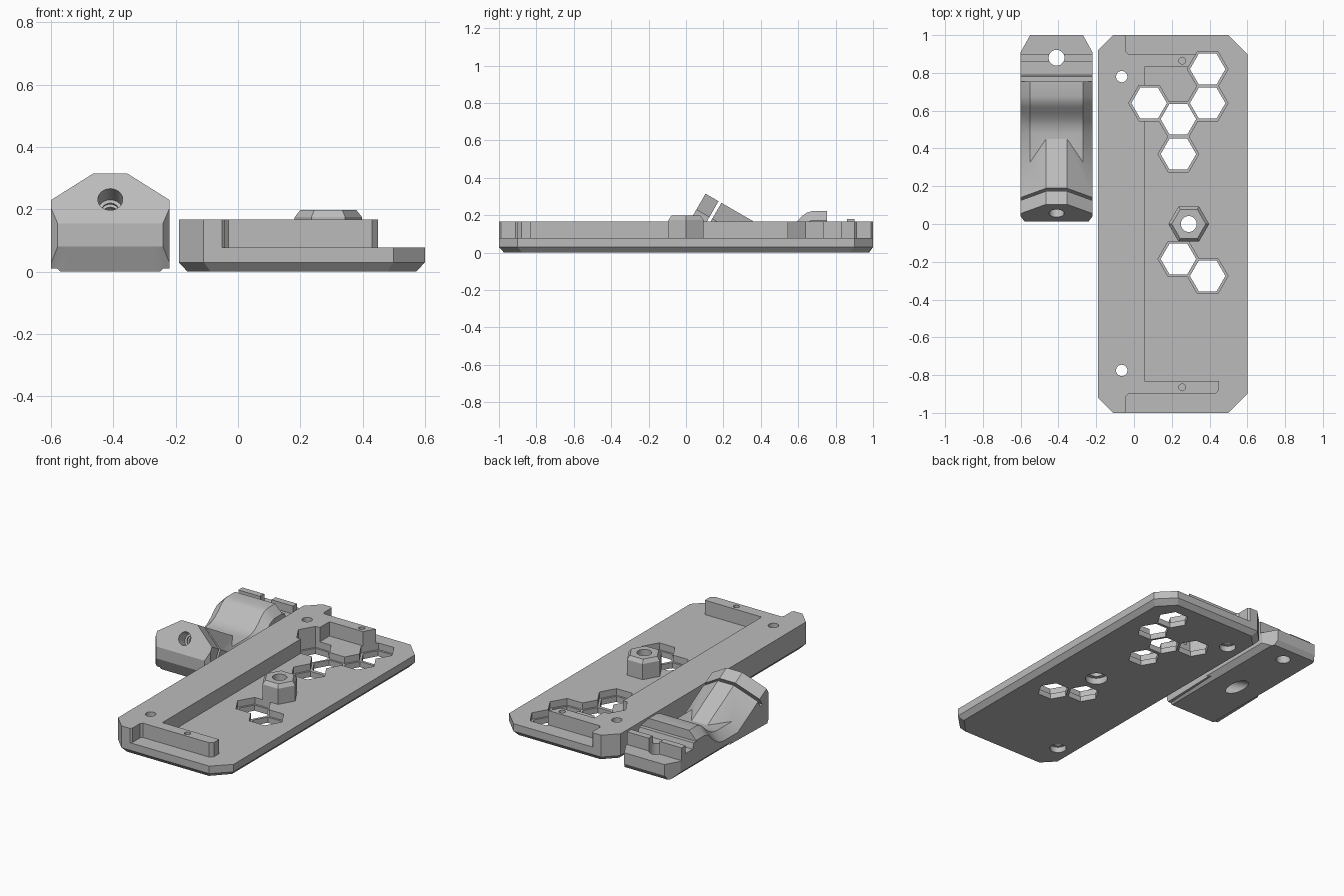
import bpy, bmesh, math
from mathutils import Vector, Matrix

if "Cube" in bpy.data.objects:
    bpy.data.objects.remove(bpy.data.objects["Cube"])

grey = bpy.data.materials.new("plain_grey")
grey.use_nodes = True
grey.diffuse_color = (0.5, 0.5, 0.5, 1)
grey.node_tree.nodes["Principled BSDF"].inputs["Base Color"].default_value = (0.5, 0.5, 0.5, 1)


def loft(name, rings):
    """Closed solid through rings of equal point count."""
    bm = bmesh.new()
    vs = [[bm.verts.new(p) for p in r] for r in rings]
    n = len(vs[0])
    for a, b in zip(vs, vs[1:]):
        for i in range(n):
            j = (i + 1) % n
            bm.faces.new((a[i], a[j], b[j], b[i]))
    bm.faces.new(vs[0][::-1])
    bm.faces.new(vs[-1])
    bmesh.ops.recalc_face_normals(bm, faces=bm.faces)
    me = bpy.data.meshes.new(name)
    bm.to_mesh(me)
    bm.free()
    me.materials.append(grey)
    ob = bpy.data.objects.new(name, me)
    bpy.context.collection.objects.link(ob)
    return ob


def prism(name, outline, z0, z1):
    return loft(name, [[(x, y, z) for x, y in outline] for z in (z0, z1)])


def ngon(x, y, r, n):
    return [(x + r * math.cos(math.tau * i / n), y + r * math.sin(math.tau * i / n)) for i in range(n)]


def combine(target, tool, operation):
    mod = target.modifiers.new("boolean", 'BOOLEAN')
    mod.operation, mod.solver, mod.object = operation, 'EXACT', tool
    bpy.context.view_layer.objects.active = target
    bpy.ops.object.modifier_apply(modifier=mod.name)
    bpy.data.objects.remove(tool)


def drill(target, x, y, r, z0, z1, n=32):
    combine(target, prism("cutter", ngon(x, y, r, n), z0, z1), 'DIFFERENCE')


# Base plate with clipped corners and a bevelled underside
outline = [(-0.11, -1), (0.5, -1), (0.6, -0.9), (0.6, 0.9), (0.5, 1),
           (-0.11, 1), (-0.19, 0.92), (-0.19, -0.92)]
mid = 0.205
inset = [(mid + (x - mid) * 0.93, y * 0.973) for x, y in outline]
plate = loft("base_plate", [[(x, y, 0) for x, y in inset],
                            [(x, y, 0.03) for x, y in outline],
                            [(x, y, 0.077) for x, y in outline]])

# Raised side rail with an end tab at each end
half = [(0.055, 0.83), (0.45, 0.83), (0.45, 0.88), (0.43, 0.9), (-0.03, 0.9),
        (-0.042, 0.912), (-0.042, 0.99), (-0.052, 1), (-0.11, 1), (-0.19, 0.92)]
rail = half + [(x, -y) for x, y in reversed(half)]
combine(plate, prism("rail", rail, 0.05, 0.167), 'UNION')

# Stepped hexagonal windows
for x, y in [(0.08, 0.64), (0.235, 0.555), (0.39, 0.64), (0.39, 0.82),
             (0.235, 0.37), (0.235, -0.185), (0.39, -0.275)]:
    drill(plate, x, y, 0.108, 0.035, 0.3, 6)
    drill(plate, x, y, 0.094, -0.1, 0.3, 6)

# Hexagonal boss
boss = loft("boss", [[(x, y, z) for x, y in ngon(0.29, 0, r, 6)]
                     for r, z in ((0.108, 0.03), (0.108, 0.175), (0.09, 0.198))])
combine(plate, boss, 'UNION')
drill(plate, 0.29, 0, 0.042, -0.1, 0.3)
drill(plate, 0.29, 0, 0.065, -0.1, 0.04)

# Screw holes
for y in (-0.775, 0.78):
    drill(plate, -0.065, y, 0.03, -0.1, 0.3)
    drill(plate, -0.065, y, 0.048, -0.1, 0.035)
for y in (-0.865, 0.865):
    drill(plate, 0.255, y, 0.018, 0.08, 0.3, 20)

# Clamp body: side profile swept across, with bevelled long edges
CX = -0.41
bottom = [(0.98, 0), (0.05, 0)]
front = [(0.012, 0.08), (0.012, 0.14), (0.1, 0.13)]
saddle = [(0.3, 0.115), (0.48, 0.115), (0.52, 0.121), (0.555, 0.138), (0.59, 0.165),
          (0.62, 0.195), (0.645, 0.213), (0.675, 0.222), (0.755, 0.222)]
back = [(0.755, 0.165), (0.78, 0.165), (0.79, 0.13), (0.86, 0.13), (0.86, 0.18),
        (0.9, 0.18), (0.9, 0.1), (1, 0.1), (1, 0.03)]
rings = []
for x, lift, drop in [(-0.19, 0.03, 0.05), (-0.16, 0, 0.02), (-0.14, 0, 0),
                      (0.14, 0, 0), (0.16, 0, 0.02), (0.19, 0.03, 0.05)]:
    pts = [(y, z + lift) for y, z in bottom] + front
    pts += [(y, z - drop) for y, z in saddle] + back
    rings.append([(CX + x, y, z) for y, z in pts])
clamp = loft("clamp", rings)

# Tilted clamp head: roof-shaped bar cut to a side profile
U, N = Vector((0, 0.5, 0.866)), Vector((0, 0.866, -0.5))


def tilted(name, section, s0, s1):
    """Extrude an (x, u) section along the tilted axis."""
    return loft(name, [[Vector((CX + x, 0, 0)) + U * u + N * s for x, u in section] for s in (s0, s1)])


side = [(0.05, 0.01), (0.012, 0.08), (0.012, 0.155), (0.1, 0.33), (0.25, 0.33), (0.48, 0.15), (0.48, 0.02)]
head = loft("head", [[(CX + x, y, z) for y, z in side] for x in (-0.19, 0.19)])
roof = [(-0.19, -0.2), (0.19, -0.2), (0.19, 0.227), (0.055, 0.325), (-0.055, 0.325), (-0.19, 0.227)]
combine(head, tilted("bar", roof, -0.067, 0.7), 'INTERSECT')
combine(clamp, head, 'UNION')

# Slot behind the head face, and the inclined screw bore
slot = [(-0.3, 0.18), (0.3, 0.18), (0.3, 0.5), (-0.3, 0.5)]
combine(clamp, tilted("slot", slot, 0.0134, 0.031), 'DIFFERENCE')
combine(clamp, tilted("bore", ngon(0, 0.229, 0.04, 32), -0.2, 0.005), 'DIFFERENCE')
combine(clamp, tilted("bore", ngon(0, 0.229, 0.028, 32), -0.2, 0.7), 'DIFFERENCE')
combine(clamp, tilted("bore", ngon(0, 0.229, 0.045, 32), 0.16, 0.7), 'DIFFERENCE')

# Rear hole and clipped plan corners
drill(clamp, CX, 0.88, 0.042, -0.1, 0.4)
plan = [(-0.16, 0), (0.16, 0), (0.19, 0.04), (0.19, 0.91), (0.14, 1.0), (-0.14, 1.0), (-0.19, 0.91), (-0.19, 0.04)]
combine(clamp, prism("plan", [(CX + x, y) for x, y in plan], -0.1, 0.5), 'INTERSECT')

# Smooth the round surfaces, keep edges sharp
for ob in (plate, clamp):
    bpy.ops.object.select_all(action='DESELECT')
    ob.select_set(True)
    bpy.context.view_layer.objects.active = ob
    bpy.ops.object.shade_smooth_by_angle(angle=math.radians(25))
